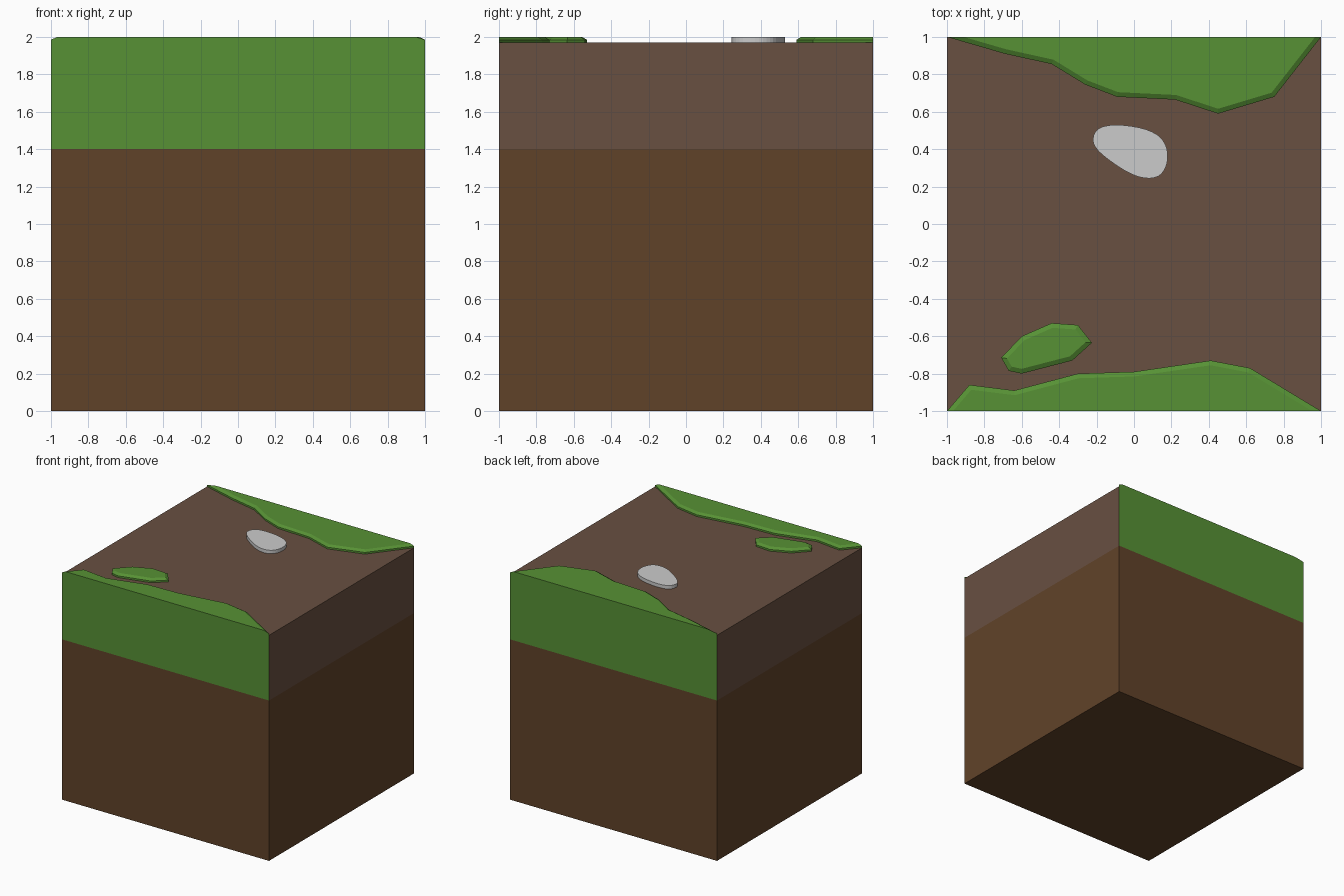
import bpy, bmesh
from mathutils import Vector

if "Cube" in bpy.data.objects:
    bpy.data.objects.remove(bpy.data.objects["Cube"])


def material(name, rgb):
    m = bpy.data.materials.new(name)
    m.diffuse_color = (*rgb, 1)
    m.use_nodes = True
    m.node_tree.nodes["Principled BSDF"].inputs["Base Color"].default_value = m.diffuse_color
    return m


GRASS = material("grass", (0.095, 0.285, 0.035))
SOIL = material("soil", (0.118, 0.055, 0.022))
PATH = material("path", (0.14, 0.08, 0.053))
LOW, MID, TOP = 1.97, 1.985, 2.0


def make_object(name, bm, mats):
    bm.normal_update()
    me = bpy.data.meshes.new(name)
    bm.to_mesh(me)
    bm.free()
    for m in mats:
        me.materials.append(m)
    ob = bpy.data.objects.new(name, me)
    bpy.context.collection.objects.link(ob)
    return ob


def inset(pts, widths):
    """Move each edge of a counter-clockwise outline inward by its own width."""
    out = []
    for i, p in enumerate(pts):
        a, b = (p - pts[i - 1]).normalized(), (pts[(i + 1) % len(pts)] - p).normalized()
        na, nb = Vector((-a.y, a.x)), Vector((-b.y, b.x))
        qa, qb = p + na * widths[i - 1], p + nb * widths[i]
        t = (qb - qa).cross(b) / a.cross(b) if abs(a.cross(b)) > 1e-6 else 0
        out.append(qa + a * t)
    return out


def slab(name, layers, mats):
    """Stack outlines [(points, z)] into a wall with a cap, open underneath."""
    bm = bmesh.new()
    rings = [[bm.verts.new((p.x, p.y, z)) for p in pts] for pts, z in layers]
    for lo, hi in zip(rings, rings[1:]):
        for i in range(len(lo)):
            j = (i + 1) % len(lo)
            bm.faces.new((lo[i], lo[j], hi[j], hi[i]))
    bm.faces.new(rings[-1])
    return make_object(name, bm, mats)


def turf(name, coords, strip=True):
    """Raised grass with a chamfered rim; a strip's closing edge stays flush."""
    pts = [Vector(c) for c in coords]
    widths = [0.025] * len(pts)
    if strip:
        widths[-1] = 0
    slab(name, [(pts, LOW), (pts, MID), (inset(pts, widths), TOP)], [GRASS])


def block(name, z0, z1, mats, drop):
    """Cube section without the hidden face that points along drop."""
    bm = bmesh.new()
    bmesh.ops.create_cube(bm, size=2)
    for v in bm.verts:
        v.co.z = z1 if v.co.z > 0 else z0
    bm.normal_update()
    bmesh.ops.delete(bm, geom=[f for f in bm.faces if f.normal.z * drop > 0.5],
                     context='FACES_ONLY')
    for f in bm.faces:
        if len(mats) > 1 and abs(f.normal.y) > 0.5:
            f.material_index = 1
    return make_object(name, bm, mats)


# ground: soil below, path layer with grass front and back above
block("soil_base", 0, 1.4, [SOIL], 1)
block("path_layer", 1.4, LOW, [PATH, GRASS], -1)

# grass strips along the front and back edges
turf("front_grass", [(1, -1), (0.62, -0.77), (0.41, -0.73), (0, -0.79), (-0.3, -0.8),
                     (-0.64, -0.89), (-0.88, -0.86), (-1, -1)])
turf("back_grass", [(-1, 1), (-0.69, 0.91), (-0.44, 0.855), (-0.26, 0.745), (-0.09, 0.68),
                    (0.22, 0.665), (0.45, 0.59), (0.75, 0.68), (1, 1)])

# loose grass tuft
turf("grass_patch", [(-0.71, -0.715), (-0.67, -0.785), (-0.6, -0.8), (-0.33, -0.73),
                     (-0.225, -0.635), (-0.3, -0.54), (-0.44, -0.53), (-0.6, -0.6)], False)

# flat stone with a smooth outline
ctrl = [Vector(c) for c in [(-0.22, 0.45), (-0.19, 0.39), (-0.11, 0.325), (-0.02, 0.27),
        (0.06, 0.245), (0.13, 0.255), (0.17, 0.305), (0.18, 0.37), (0.165, 0.43),
        (0.12, 0.48), (0.03, 0.515), (-0.1, 0.53), (-0.19, 0.51)]]
outline = []
for i in range(len(ctrl)):
    a, b, c, d = (ctrl[(i + k) % len(ctrl)] for k in (-1, 0, 1, 2))
    for t in (0, 1 / 3, 2 / 3):
        outline.append(0.5 * (2 * b + (c - a) * t + (2 * a - 5 * b + 4 * c - d) * t * t
                              + (3 * b - a - 3 * c + d) * t ** 3))
slab("stone", [(outline, LOW), (outline, TOP)], [])
